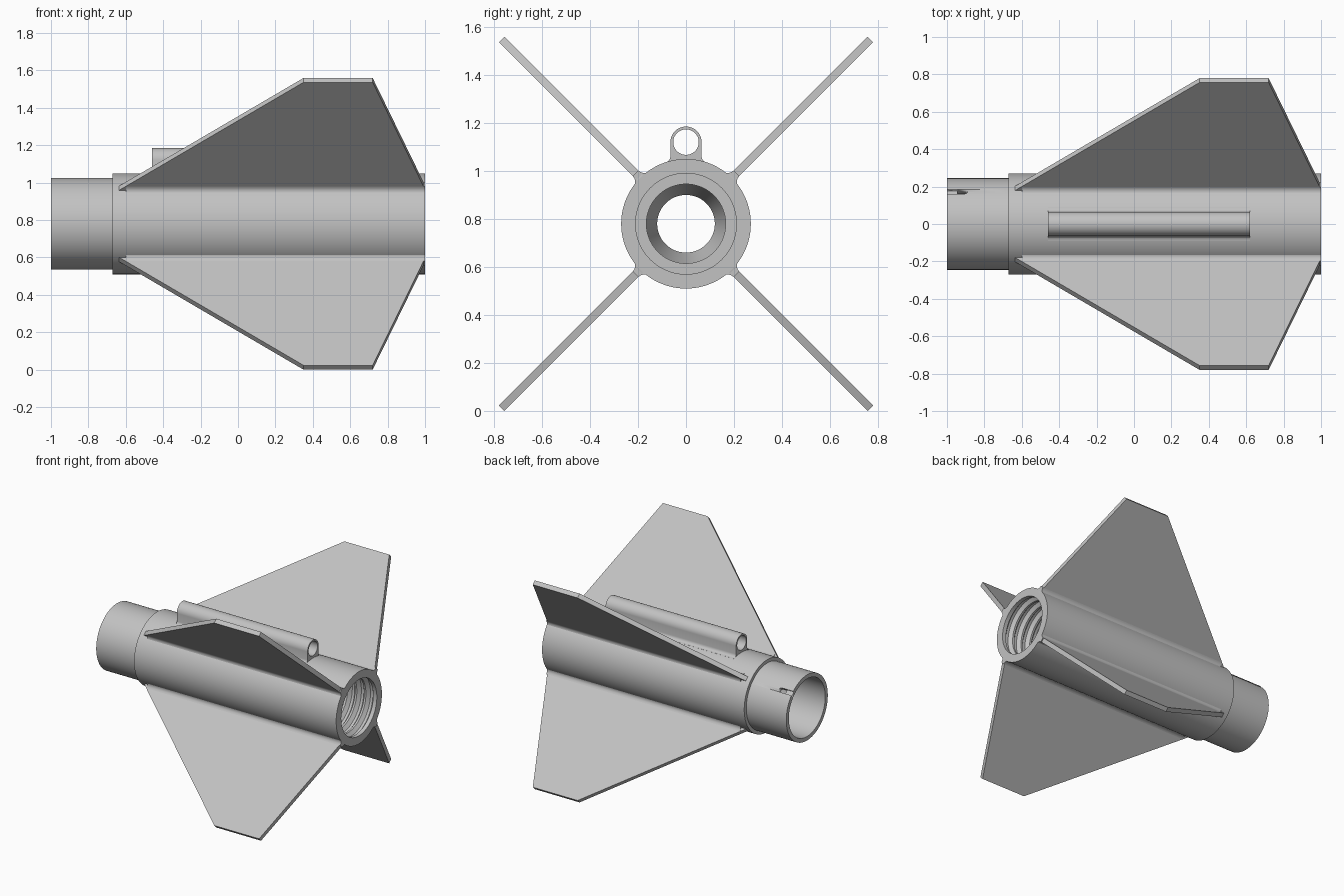
import bpy, bmesh, math
from mathutils import Matrix, Vector

cube = bpy.data.objects.get("Cube")
if cube:
    bpy.data.objects.remove(cube, do_unlink=True)

AXIS = 0.78          # height of the tube's centre line
BODY_R = 0.27
FIN_T = 0.033

grey = bpy.data.materials.new("light grey plastic")
grey.use_nodes = True
colour = (0.54, 0.54, 0.54, 1)
grey.diffuse_color = colour
grey.node_tree.nodes["Principled BSDF"].inputs["Base Color"].default_value = colour


def finish(name, bm, angle=35):
    bmesh.ops.recalc_face_normals(bm, faces=bm.faces)
    mesh = bpy.data.meshes.new(name)
    bm.to_mesh(mesh)
    bm.free()
    obj = bpy.data.objects.new(name, mesh)
    bpy.context.collection.objects.link(obj)
    mesh.materials.append(grey)
    bpy.ops.object.select_all(action='DESELECT')
    obj.select_set(True)
    bpy.context.view_layer.objects.active = obj
    bpy.ops.object.shade_smooth_by_angle(angle=math.radians(angle))
    return obj


def lathe(name, profile, steps=96):
    """Spin a closed (x, radius) outline about the tube axis."""
    bm = bmesh.new()
    rings = []
    for i in range(steps):
        a = math.tau * i / steps
        rings.append([bm.verts.new((x, r * math.cos(a), AXIS + r * math.sin(a)))
                      for x, r in profile])
    n = len(profile)
    for i in range(steps):
        p, q = rings[i], rings[(i + 1) % steps]
        for j in range(n):
            k = (j + 1) % n
            bm.faces.new((p[j], p[k], q[k], q[j]))
    return finish(name, bm)


def prism(name, points, offset, matrix=Matrix()):
    """Extrude a flat outline by an offset, then place it."""
    bm = bmesh.new()
    face = bm.faces.new([bm.verts.new(p) for p in points])
    ext = bmesh.ops.extrude_face_region(bm, geom=[face])
    verts = [v for v in ext["geom"] if isinstance(v, bmesh.types.BMVert)]
    bmesh.ops.translate(bm, verts=verts, vec=offset)
    bmesh.ops.transform(bm, matrix=matrix, verts=bm.verts)
    return finish(name, bm)


def radial(angle):
    """Turn a part built straight up so it points outward from the axis."""
    return Matrix.Translation((0, 0, AXIS)) @ Matrix.Rotation(math.radians(angle), 4, 'X')


# Main tube: threaded tail socket, shoulder, bore and conical stop
body = [(-0.67, 0.215), (-0.67, BODY_R), (1.0, BODY_R), (1.0, 0.21)]
x = 0.97
for turn in range(4):
    body += [(x, 0.21), (x - 0.02, 0.235), (x - 0.04, 0.235), (x - 0.06, 0.21)]
    x -= 0.075
body += [(0.66, 0.21), (0.66, 0.165), (-0.4, 0.165), (-0.48, 0.12),
         (-0.5, 0.12), (-0.58, 0.215)]
lathe("body_tube", body)

# Narrower coupling sleeve at the forward end
sleeve = lathe("coupling_sleeve",
               [(-1, 0.215), (-1, 0.245), (-0.67, 0.245), (-0.67, 0.215)])


# Locking slot: a shallow channel from the rim ending in a rounded hole
def cutter(name, x0, x1, low):
    half = 0.016
    outline = [(x0, -half, low), (x1 - half, -half, low)]
    outline += [(x1 - half + half * math.cos(a), half * math.sin(a), low)
                for a in [math.pi * (i / 8 - 0.5) for i in range(1, 8)]]
    outline += [(x1 - half, half, low), (x0, half, low)]
    tool = prism(name, outline, (0, 0, 0.1), radial(-45))
    tool.hide_render = True
    tool.hide_viewport = True
    tool.display_type = 'WIRE'
    cut = sleeve.modifiers.new(name, 'BOOLEAN')
    cut.operation = 'DIFFERENCE'
    cut.solver = 'EXACT'
    cut.object = tool


cutter("slot_channel_cutter", -1.05, -0.93, 0.235)
cutter("slot_hole_cutter", -0.945, -0.89, 0.19)

# Four swept fins with concave root fillets
fin_outline = [(-0.66, 0.25), (0.35, 1.086), (0.72, 1.086), (1.0, 0.275), (1.0, 0.25)]
fin_points = [(px, -FIN_T / 2, r) for px, r in fin_outline]

f = 0.035            # fillet radius
arc = [(FIN_T / 2 + f * (1 - math.cos(a)), 0.262 + f * (1 - math.sin(a)))
       for a in [math.pi / 2 * i / 6 for i in range(7)]]
half = arc + [(arc[-1][0], 0.245)]
fillet = [(-0.6, w, r) for w, r in half] + [(-0.6, -w, r) for w, r in reversed(half)]

for side, angle in (("upper_back", -45), ("upper_front", 45),
                    ("lower_front", 135), ("lower_back", -135)):
    place = radial(angle)
    prism(side + "_fin", fin_points, (0, FIN_T, 0), place)
    prism(side + "_fin_root", fillet, (1.6, 0, 0), place)

# Guide lug: a small tube on a flared foot along the top
LUG_Z, LUG_R, HOLE_R = 1.12, 0.065, 0.053
LUG_X, LUG_LEN = -0.46, 1.08
bm = bmesh.new()
N = 48
sections = []
for px in (LUG_X, LUG_X + LUG_LEN):
    for r in (LUG_R, HOLE_R):
        sections.append([bm.verts.new((px, r * math.cos(math.tau * i / N),
                                       LUG_Z + r * math.sin(math.tau * i / N)))
                         for i in range(N)])
for p, q in ((0, 1), (1, 3), (3, 2), (2, 0)):
    for i in range(N):
        k = (i + 1) % N
        bm.faces.new((sections[p][i], sections[p][k], sections[q][k], sections[q][i]))
finish("guide_lug_tube", bm)

# Foot follows the underside of the lug and flares onto the body
under = [(LUG_R * math.cos(a), LUG_Z - LUG_R * math.sin(a))
         for a in [math.pi * i / 16 for i in range(17)]]
flare = [(LUG_R + 0.025 * (1 - math.cos(a)), 1.035 + 0.025 * (1 - math.sin(a)))
         for a in [math.pi / 2 * i / 5 for i in range(6)]]
right = flare + [(flare[-1][0], 1.02)]
foot = under + [(-w, z) for w, z in right] + list(reversed(right))
prism("guide_lug_foot", [(LUG_X, w, z) for w, z in foot], Vector((LUG_LEN, 0, 0)))
